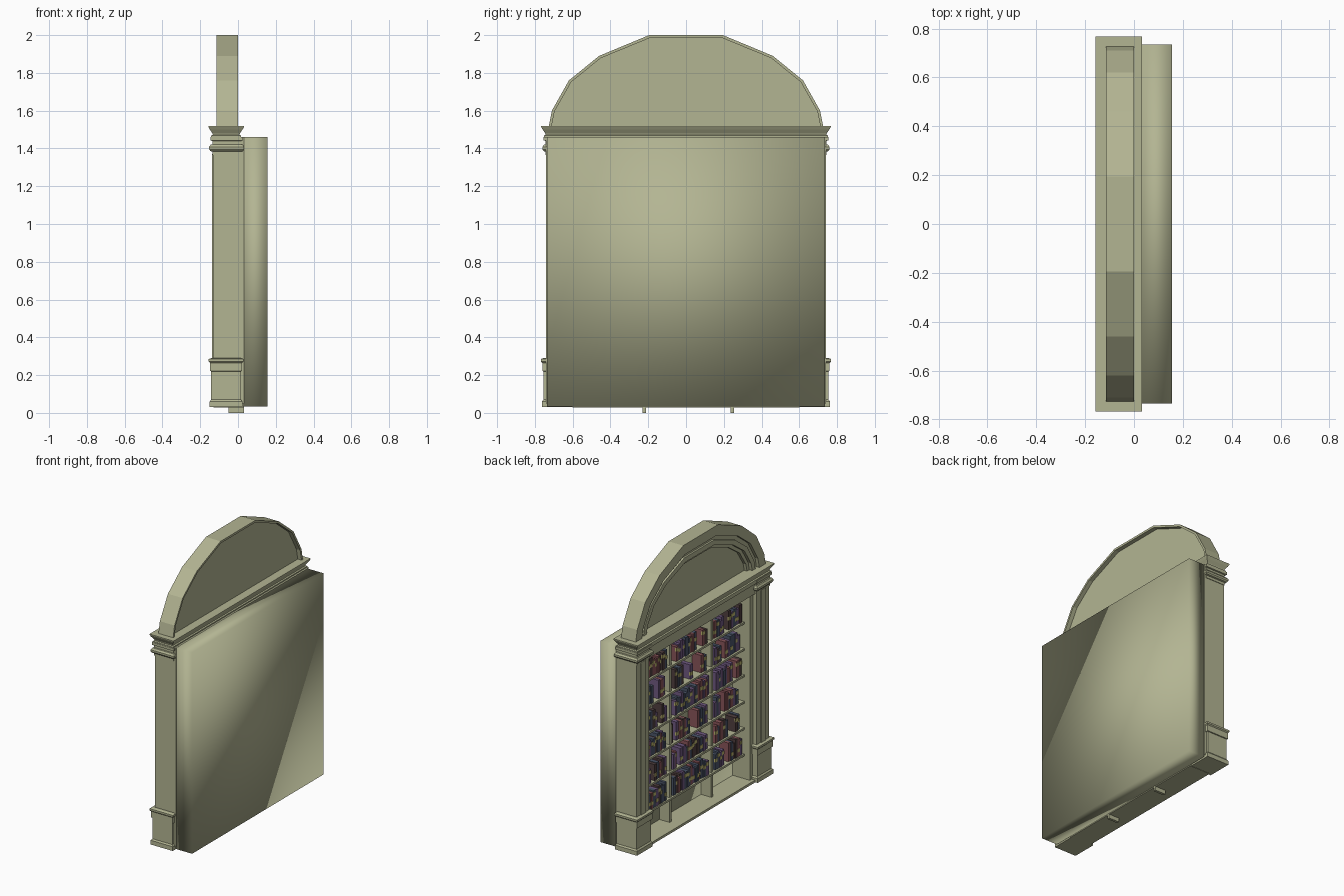
import bpy, bmesh, random
from mathutils import Matrix, Vector

if "Cube" in bpy.data.objects:
    bpy.data.objects.remove(bpy.data.objects["Cube"])

random.seed(4)


def material(name, rgb):
    m = bpy.data.materials.new(name)
    m.diffuse_color = (*rgb, 1)
    m.use_nodes = True
    m.node_tree.nodes["Principled BSDF"].inputs["Base Color"].default_value = m.diffuse_color
    return m


STONE = material("pale_olive", (0.45, 0.46, 0.29))
COVERS = [material("plum", (0.16, 0.10, 0.22)), material("slate", (0.07, 0.09, 0.14)),
          material("brick", (0.25, 0.09, 0.10)), material("umber", (0.08, 0.05, 0.05)),
          material("straw", (0.52, 0.47, 0.16))]


def finish(name, bm, mats):
    bmesh.ops.recalc_face_normals(bm, faces=bm.faces[:])
    me = bpy.data.meshes.new(name)
    bm.to_mesh(me)
    bm.free()
    for m in mats:
        me.materials.append(m)
    ob = bpy.data.objects.new(name, me)
    bpy.context.collection.objects.link(ob)
    return ob


def add_box(bm, x, y, z, mat=0):
    lo, hi = Vector((x[0], y[0], z[0])), Vector((x[1], y[1], z[1]))
    size = Matrix.Diagonal((*(hi - lo), 1))
    r = bmesh.ops.create_cube(bm, size=1, matrix=Matrix.Translation((lo + hi) / 2) @ size)
    for f in {f for v in r["verts"] for f in v.link_faces}:
        f.material_index = mat


def box(name, x, y, z):
    bm = bmesh.new()
    add_box(bm, x, y, z)
    return finish(name, bm, [STONE])


def stack(name, x, y, profile):
    """Rectangular moulding: profile is (outward offset, z) from bottom to top."""
    bm = bmesh.new()
    rings = [[bm.verts.new(p) for p in ((x[0] - o, y[0] - o, z), (x[1] + o, y[0] - o, z),
                                        (x[1] + o, y[1] + o, z), (x[0] - o, y[1] + o, z))]
             for o, z in profile]
    for a, b in zip(rings, rings[1:]):
        for i in range(4):
            j = (i + 1) % 4
            bm.faces.new((a[i], a[j], b[j], b[i]))
    bm.faces.new(rings[0])
    bm.faces.new(rings[-1])
    return finish(name, bm, [STONE])


def mirror_y(ob):
    m = ob.modifiers.new("mirror", "MIRROR")
    m.use_axis = (False, True, False)
    return ob


# Carcass: thick rounded-shaded back block
back = box("back_block", (0.03, 0.155), (-0.735, 0.735), (0.035, 1.46))
for p in back.data.polygons:
    p.use_smooth = True
box("floor_board", (-0.13, 0.03), (-0.6, 0.6), (0.028, 0.045))

# Pilasters with stepped inner trims, plinths and capitals
mirror_y(box("pilaster", (-0.132, 0.032), (0.60, 0.74), (0.05, 1.46)))
mirror_y(box("inner_trim", (-0.105, 0.03), (0.565, 0.60), (0.04, 1.44)))
mirror_y(box("pilaster_fillet", (-0.138, -0.13), (0.645, 0.70), (0.28, 1.37)))
mirror_y(stack("plinth", (-0.142, 0.015), (0.595, 0.755), [
    (0.008, 0.03), (0.008, 0.06), (0, 0.07), (0, 0.22), (0.006, 0.222), (0.006, 0.265),
    (0.013, 0.272), (0.013, 0.285), (0, 0.29)]))
mirror_y(stack("capital", (-0.132, 0.012), (0.60, 0.74), [
    (0.004, 1.365), (0.004, 1.383), (0.014, 1.386), (0.021, 1.395), (0.021, 1.408),
    (0.012, 1.42), (0.004, 1.422), (0.004, 1.44), (0.014, 1.442), (0.014, 1.46)]))

# Frieze and cornice across the full width
box("frieze", (-0.125, 0.03), (-0.61, 0.61), (1.36, 1.46))
stack("cornice", (-0.125, 0.0), (-0.735, 0.735), [
    (0.008, 1.44), (0.017, 1.442), (0.017, 1.468), (0.008, 1.472), (0.010, 1.48),
    (0.024, 1.50), (0.032, 1.514), (0.032, 1.52)])

# Arched top: polygonal outline inset into stepped bands
HALF = [(0.727, 1.515), (0.71, 1.60), (0.62, 1.76), (0.46, 1.89), (0.195, 2.0)]
OUTLINE = HALF + [(-y, z) for y, z in reversed(HALF)]


def inset(t):
    return [(y * (0.727 - t) / 0.727, 1.515 + (z - 1.515) * (0.485 - t) / 0.485)
            for y, z in OUTLINE]


def arch_band(name, t0, t1, x0, x1):
    bm = bmesh.new()
    loops = [[bm.verts.new((x, y, z)) for y, z in inset(t)]
             for x, t in ((x0, t0), (x1, t0), (x1, t1), (x0, t1))]
    for a, b in zip(loops, loops[1:] + loops[:1]):
        for i in range(len(OUTLINE) - 1):
            bm.faces.new((a[i], a[i + 1], b[i + 1], b[i]))
    for i in (0, -1):
        bm.faces.new([l[i] for l in loops])
    return finish(name, bm, [STONE])


arch_band("arch_rim", 0, 0.015, -0.115, 0.0)
arch_band("arch_outer_band", 0.015, 0.07, -0.115, -0.03)
arch_band("arch_groove", 0.07, 0.10, -0.092, -0.03)
arch_band("arch_inner_band", 0.10, 0.135, -0.105, -0.03)
arch_band("arch_inner_step", 0.135, 0.16, -0.082, -0.03)

bm = bmesh.new()
face = bm.faces.new([bm.verts.new((-0.03, y, z)) for y, z in inset(0.15)])
ext = bmesh.ops.extrude_face_region(bm, geom=[face])
bmesh.ops.translate(bm, vec=(-0.03, 0, 0),
                    verts=[v for v in ext["geom"] if isinstance(v, bmesh.types.BMVert)])
if not face.is_valid:
    bmesh.ops.holes_fill(bm, edges=bm.edges[:])
finish("arch_panel", bm, [STONE])

# Dividers (their ends reach the ground) and shelves
DIVIDERS = (-0.22, 0.245)
for y in DIVIDERS:
    box("divider", (-0.05, 0.032), (y - 0.009, y + 0.009), (0.0, 1.40))
SHELVES = [0.22 + 0.187 * i for i in range(6)]
for z in SHELVES:
    box("shelf", (-0.062, 0.032), (-0.58, 0.58), (z - 0.014, z))

# Books: boxes with pale spine bands, in loose groups on every shelf
COLUMNS = ((-0.56, -0.235), (-0.205, 0.23), (0.26, 0.56))
for z in SHELVES:
    for y0, y1 in COLUMNS:
        bm = bmesh.new()
        y = y0 + random.uniform(0.0, 0.05)
        while True:
            w = random.uniform(0.018, 0.032)
            if y + w > y1:
                break
            h = random.uniform(0.10, 0.135)
            front = random.uniform(-0.055, -0.045)
            add_box(bm, (front, 0.025), (y, y + w), (z, z + h), random.choice((0, 0, 1, 1, 2, 3)))
            if random.random() < 0.7:
                b = z + h * random.choice((0.25, 0.5, 0.68))
                add_box(bm, (front - 0.002, front + 0.01), (y, y + w), (b, b + 0.024), 4)
            y += w + 0.001
            if random.random() < 0.13:
                y += random.uniform(0.03, 0.09)
        finish("book_row", bm, COVERS)
